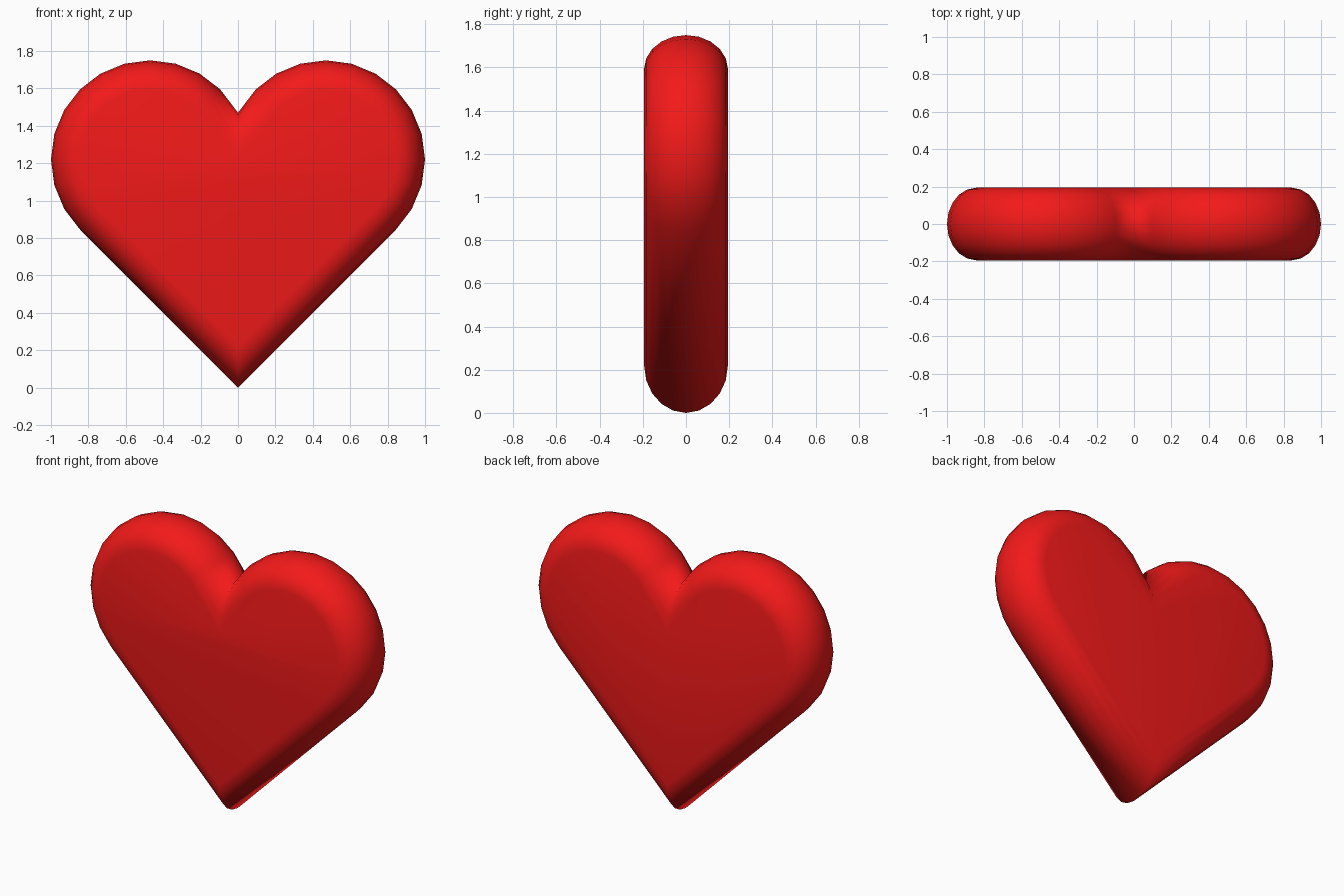
import bpy, bmesh, math
from mathutils import Vector

if "Cube" in bpy.data.objects:
    bpy.data.objects.remove(bpy.data.objects["Cube"])

# Heart outline in x,z: right lobe is an arc, left side mirrors it
CX, CZ, R = 0.47, 1.22, 0.53
right = [(0.0, 0.0)] + [(CX + R * math.cos(math.radians(a)), CZ + R * math.sin(math.radians(a)))
                        for a in range(-45, 136, 15)]
outline = [Vector(p) for p in right + [(0.0, 1.47)] + [(-x, z) for x, z in reversed(right[1:])]]


def inset(points, d):
    """Mitred inward offset of a counter-clockwise outline."""
    result = []
    for i, p in enumerate(points):
        e1 = (p - points[i - 1]).normalized()
        e2 = (points[(i + 1) % len(points)] - p).normalized()
        n1, n2 = Vector((-e1.y, e1.x)), Vector((-e2.y, e2.x))
        result.append(p + (n1 + n2) * d / (1 + n1.dot(n2)))
    return result


# Rounded rim section: (inset, y) from front face to back face
ROUND, HALF, STEPS = 0.155, 0.194, 5
quarter = [(ROUND * (1 - math.cos(t)), HALF * math.sin(t))
           for t in (math.pi / 2 * k / STEPS for k in range(STEPS + 1))]
section = [(d, -y) for d, y in reversed(quarter)] + quarter[1:]

# Rim rings joined by quads, closed with flat caps
bm = bmesh.new()
rings = [[bm.verts.new((p.x, y, p.y)) for p in inset(outline, d)] for d, y in section]
n = len(outline)
for a, b in zip(rings, rings[1:]):
    for i in range(n):
        j = (i + 1) % n
        bm.faces.new((a[i], a[j], b[j], b[i]))
bm.faces.new(rings[0])
bm.faces.new(rings[-1][::-1])
bmesh.ops.recalc_face_normals(bm, faces=bm.faces)
for f in bm.faces:
    f.smooth = True

mesh = bpy.data.meshes.new("heart")
bm.to_mesh(mesh)
bm.free()
heart = bpy.data.objects.new("heart", mesh)
bpy.context.collection.objects.link(heart)

red = bpy.data.materials.new("red")
red.diffuse_color = (0.9, 0.01, 0.01, 1)
red.use_nodes = True
red.node_tree.nodes["Principled BSDF"].inputs["Base Color"].default_value = red.diffuse_color
mesh.materials.append(red)
